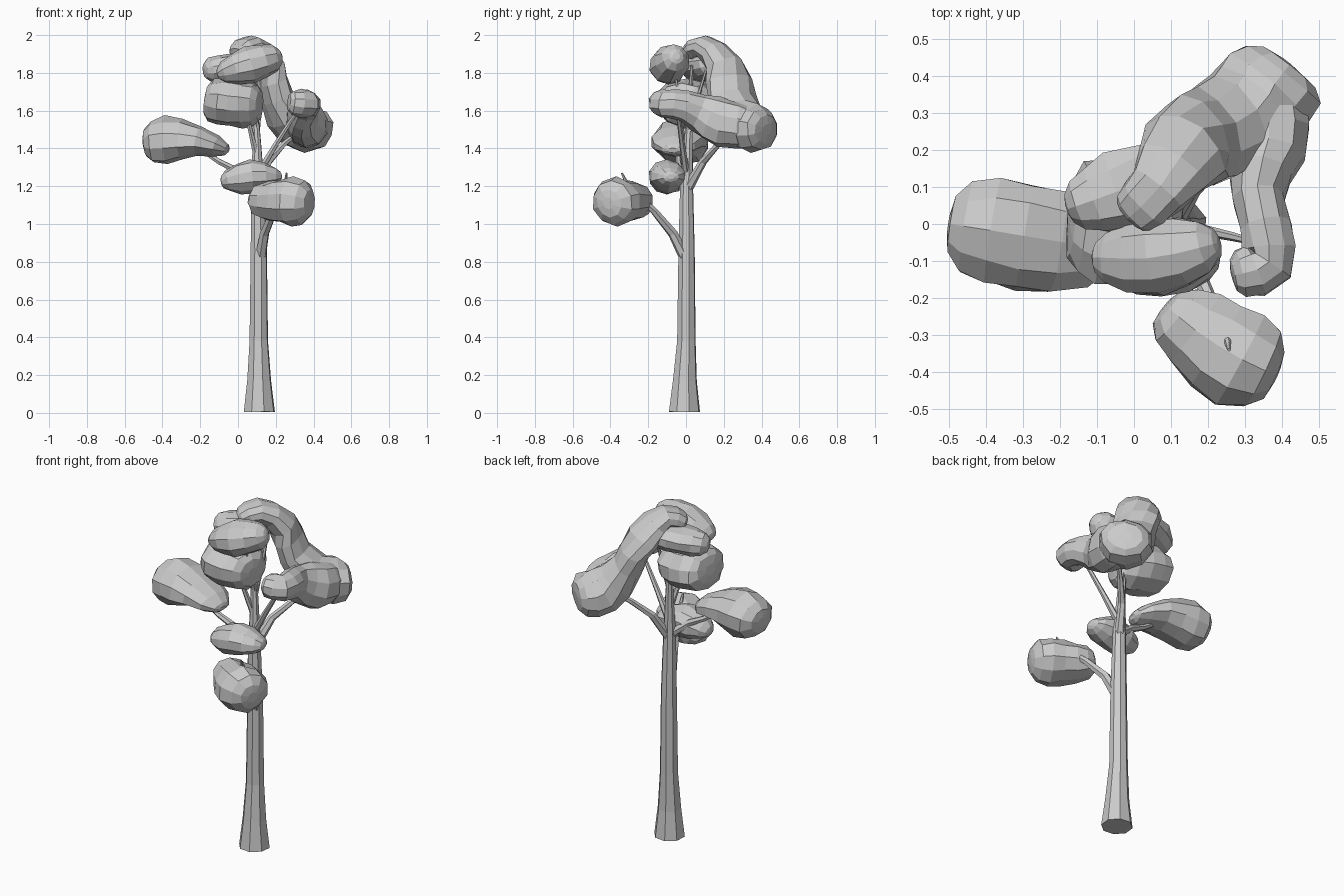
import bpy, bmesh, math, random
from mathutils import Vector

random.seed(4)


def sample(pts, t):
    """Catmull-Rom sample of a list of number tuples, t in 0..1."""
    n = len(pts) - 1
    i = min(int(t * n), n - 1)
    f = t * n - i
    p = [pts[max(0, min(n, k))] for k in (i - 1, i, i + 1, i + 2)]
    return [0.5 * (2 * b + (c - a) * f + (2 * a - 5 * b + 4 * c - d) * f * f
                   + (3 * b - a - 3 * c + d) * f ** 3) for a, b, c, d in zip(*p)]


def loft(name, rings, ref, sides, jitter=0.0):
    """Skin elliptical rings (x, y, z, side radius, up radius), flat shaded."""
    bm = bmesh.new()
    loops = []
    centres = [Vector(r[:3]) for r in rings]
    for i, r in enumerate(rings):
        tan = centres[min(i + 1, len(rings) - 1)] - centres[max(i - 1, 0)]
        side = tan.cross(ref).normalized()
        up = side.cross(tan).normalized()
        loop = []
        for k in range(sides):
            a = 2 * math.pi * (k + 0.5) / sides
            s = 1 + random.uniform(-jitter, jitter)
            loop.append(bm.verts.new(centres[i] + side * math.cos(a) * r[3] * s
                                     + up * math.sin(a) * r[4] * s))
        loops.append(loop)
    for a, b in zip(loops, loops[1:]):
        for k in range(sides):
            j = (k + 1) % sides
            bm.faces.new((a[k], a[j], b[j], b[k]))
    bm.faces.new(loops[0][::-1])
    bm.faces.new(loops[-1])
    bmesh.ops.recalc_face_normals(bm, faces=bm.faces)
    mesh = bpy.data.meshes.new(name)
    bm.to_mesh(mesh)
    bm.free()
    obj = bpy.data.objects.new(name, mesh)
    bpy.context.collection.objects.link(obj)
    return obj


def foliage(name, pts, count=8, power=2.5, sides=10):
    """Rounded leaf mass along a path that spans its whole length."""
    rings = []
    for i in range(count + 1):
        t = 0.5 - 0.5 * math.cos(math.pi * i / count)
        x, y, z, a, b = sample(pts, t)
        e = min(1, (len(pts) - 1) * min(t, 1 - t))  # distance from the tips
        s = max(0.25, (1 - (1 - e) ** power) ** (1 / power))
        rings.append((x, y, z, a * s, b * s))
    loft(name, rings, Vector((0, 0, 1)), sides, 0.07)


def branch(name, pts, sides=6):
    """Tapered limb through (x, y, z, radius) points."""
    loft(name, [(x, y, z, r, r) for x, y, z, r in pts], Vector((0.1, 1, 0)), sides)


# trunk with flared foot, thinning into the crown
branch("trunk", [(.113, -.008, .005, .086), (.112, -.006, .17, .066), (.11, .002, .38, .051),
                 (.11, .003, .85, .045), (.105, .003, 1.2, .036), (.1, .012, 1.42, .024),
                 (.09, .02, 1.62, .016), (.07, .03, 1.84, .008)], 8)

# limbs
branch("low_front_branch", [(.12, -.01, .83, .03), (.14, -.07, .95, .026), (.19, -.17, 1.07, .02),
                            (.25, -.3, 1.19, .014), (.257, -.34, 1.27, .005)])
branch("left_branch", [(.1, 0, 1.2, .025), (0, -.03, 1.28, .02), (-.1, -.04, 1.33, .016),
                       (-.25, -.04, 1.43, .01)])
branch("small_front_branch", [(.1, 0, 1.17, .018), (.07, -.06, 1.22, .014), (.05, -.12, 1.27, .007)])
branch("right_back_branch", [(.11, .01, 1.19, .028), (.16, .09, 1.33, .021), (.24, .17, 1.42, .016),
                             (.36, .28, 1.52, .008)])
branch("right_front_branch", [(.11, 0, 1.27, .02), (.2, -.02, 1.42, .015), (.27, -.035, 1.53, .012),
                              (.33, -.05, 1.62, .008)])
branch("crown_left_branch", [(.1, .01, 1.35, .018), (.06, -.03, 1.52, .013), (-.02, -.04, 1.65, .008)])
branch("crown_back_branch", [(.1, .01, 1.45, .014), (.12, .06, 1.66, .01), (.12, .12, 1.86, .006)])
branch("crown_front_branch", [(.1, .01, 1.5, .012), (.09, -.04, 1.7, .009), (.08, -.07, 1.85, .005)])

# separate leaf masses
foliage("low_front_foliage", [(.085, -.22, 1.13, .1, .09), (.17, -.29, 1.12, .12, .105),
                              (.28, -.36, 1.12, .14, .125), (.385, -.41, 1.11, .12, .125)])
foliage("small_front_foliage", [(-.09, -.1, 1.22, .08, .06), (.07, -.1, 1.25, .1, .09),
                                (.23, -.08, 1.25, .08, .05)])
foliage("left_foliage", [(-.5, .0, 1.43, .13, .12), (-.37, -.02, 1.44, .15, .13),
                         (-.22, -.045, 1.44, .14, .085), (-.05, -.07, 1.39, .11, .05)])
foliage("middle_foliage", [(-.175, .02, 1.66, .16, .12), (-.03, .005, 1.64, .18, .125),
                           (.12, -.03, 1.63, .13, .12)], power=3.6)
foliage("top_front_foliage", [(-.11, -.09, 1.79, .08, .06), (.06, -.09, 1.845, .105, .1),
                              (.23, -.05, 1.89, .08, .08)])
foliage("top_left_foliage", [(-.18, .04, 1.81, .08, .08), (-.04, .09, 1.83, .11, .075),
                             (.12, .16, 1.85, .1, .08)])

# broad leaf sheet over the crown and down to the back right
foliage("arching_foliage", [(-.01, .02, 1.9, .08, .05), (.07, .1, 1.94, .085, .06),
                            (.145, .21, 1.83, .125, .085), (.2, .24, 1.68, .135, .085),
                            (.31, .3, 1.53, .145, .13), (.42, .43, 1.5, .15, .12)], 14, 3.6)
# arm of that mass curling round to the front
foliage("curling_foliage", [(.37, .37, 1.51, .12, .12), (.36, .21, 1.53, .11, .13),
                            (.335, .09, 1.58, .075, .11), (.36, -.03, 1.63, .075, .08),
                            (.36, -.11, 1.635, .075, .075), (.265, -.14, 1.645, .075, .075)], 13, 3)
